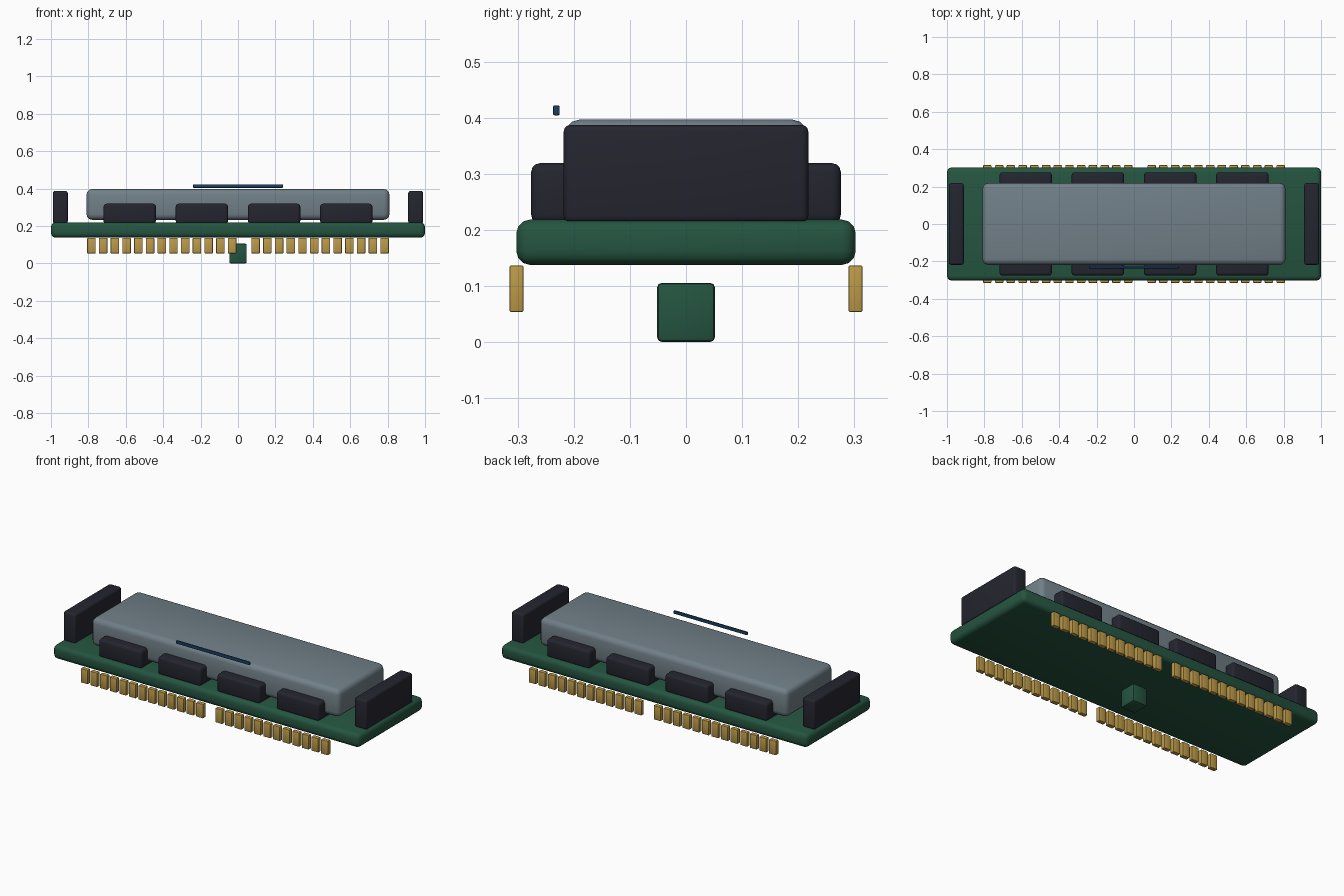
import bpy

default = bpy.data.objects.get("Cube")
if default:
    bpy.data.objects.remove(default, do_unlink=True)


def material(name, rgb):
    mat = bpy.data.materials.new(name)
    mat.use_nodes = True
    colour = (*rgb, 1)
    mat.diffuse_color = colour
    mat.node_tree.nodes["Principled BSDF"].inputs["Base Color"].default_value = colour
    return mat


green = material("board green", (0.018, 0.09, 0.052))
dark = material("chip black", (0.018, 0.018, 0.029))
grey = material("shield grey", (0.165, 0.215, 0.245))
gold = material("contact gold", (0.5, 0.32, 0.065))
blue = material("stripe blue", (0.011, 0.05, 0.12))


def box(name, centre, size, bevel, mat, segments=3):
    """Rounded box with the bevel applied and its edges smoothed."""
    bpy.ops.mesh.primitive_cube_add(size=1, location=centre)
    obj = bpy.context.object
    obj.name = name
    obj.scale = size
    bpy.ops.object.transform_apply(location=False, rotation=False, scale=True)
    mod = obj.modifiers.new("rounding", "BEVEL")
    mod.width = bevel
    mod.segments = segments
    bpy.ops.object.modifier_apply(modifier=mod.name)
    obj.data.materials.append(mat)
    bpy.ops.object.shade_smooth_by_angle()
    return obj


# Circuit board, metal shield and the floating stripe
box("board", (0, 0, 0.178), (2, 0.605, 0.081), 0.025, green)
box("shield", (0, 0, 0.315), (1.62, 0.436, 0.164), 0.03, grey)
box("stripe", (0, -0.231, 0.413), (0.48, 0.012, 0.018), 0.003, blue, 2)

# Key block under the board
box("key_block", (0, 0, 0.053), (0.093, 0.103, 0.105), 0.008, green, 2)

# Upright connectors at both ends
for side, x in (("right", -0.95), ("left", 0.95)):
    box(side + "_connector", (x, 0, 0.3), (0.08, 0.436, 0.174), 0.012, dark)

# Chips and contact pins along both long edges
for side, s in (("front", -1), ("back", 1)):
    for i in range(4):
        box(f"{side}_chip_{i + 1}", ((i - 1.5) * 0.386, s * 0.216, 0.265),
            (0.28, 0.12, 0.108), 0.016, dark)
    for i in range(26):
        if i == 13:  # keying gap
            continue
        box(f"{side}_pin_{i + 1}", ((i - 12.5) * 0.0627, s * 0.302, 0.095),
            (0.045, 0.025, 0.083), 0.003, gold, 2)
